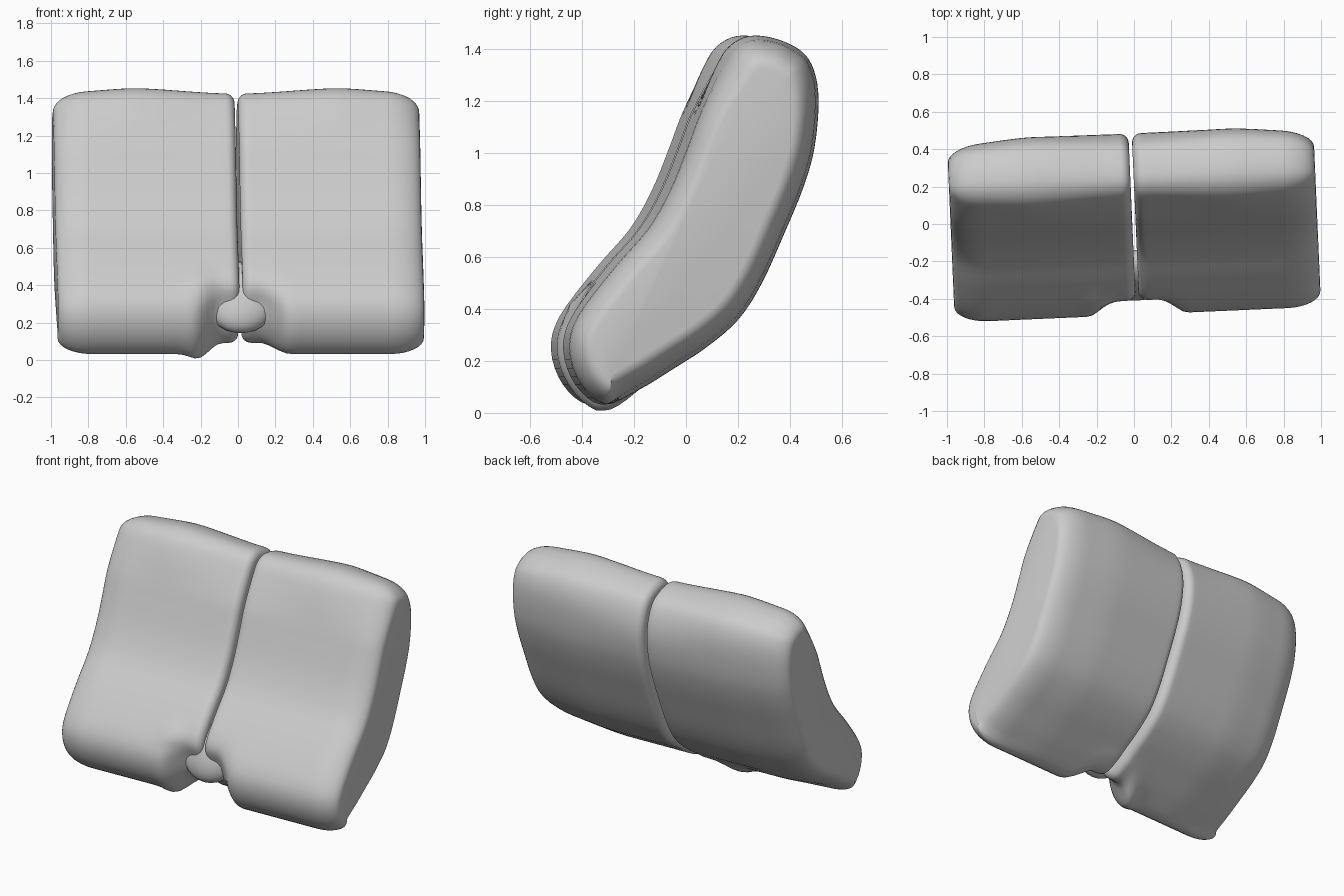
import bpy, bmesh, math
from mathutils import Vector, Matrix

if "Cube" in bpy.data.objects:
    bpy.data.objects.remove(bpy.data.objects["Cube"])

# Side profile of a cushion (y, z), going up the front and down the back
PROFILE = [(-0.34, 0.032), (-0.44, 0.11), (-0.485, 0.24), (-0.453, 0.37), (-0.31, 0.56),
           (-0.18, 0.71), (-0.095, 0.86), (-0.03, 1.02), (0.025, 1.17), (0.085, 1.32),
           (0.14, 1.41), (0.22, 1.452), (0.32, 1.442), (0.42, 1.395), (0.47, 1.32),
           (0.488, 1.2), (0.472, 1.02), (0.43, 0.87), (0.36, 0.70), (0.27, 0.50),
           (0.18, 0.36), (0.06, 0.255), (-0.07, 0.17), (-0.21, 0.085)]


def smooth_loop(points, steps):
    pts = [Vector(p) for p in points]
    n, out = len(pts), []
    for i in range(n):
        a, b, c, d = (pts[(i + k) % n] for k in (-1, 0, 1, 2))
        for s in range(steps):
            t = s / steps
            out.append(0.5 * (2 * b + (c - a) * t + (2 * a - 5 * b + 4 * c - d) * t * t
                              + (3 * b - a - 3 * c + d) * t ** 3))
    return out


def ramp(v, lo, hi):
    t = min(max((v - lo) / (hi - lo), 0), 1)
    return t * t * (3 - 2 * t)


def stations():
    # (x, inner inset, outer inset): rounded inner edge, broad middle, rounded outer edge
    n, out = 8, []
    for i in range(n + 1):
        a = math.pi / 2 * i / n
        out.append((0.009 + 0.05 * (1 - math.cos(a)), 1 - math.sin(a), 0))
    out += [(0.059 + 0.741 * i / 24, 0, 0) for i in range(1, 24)]
    for i in range(n + 1):
        a = math.pi / 2 * i / n
        out.append((0.80 + 0.18 * math.sin(a), 0, 1 - math.cos(a)))
    return out


def cushion(name, side):
    loop = smooth_loop(PROFILE, 4)
    n = len(loop)
    bm = bmesh.new()
    rings = []
    for x, inner, outer in stations():
        ring = []
        for i, p in enumerate(loop):
            tan = (loop[(i + 1) % n] - loop[i - 1]).normalized()
            inward = Vector((tan.y, -tan.x))
            end = ramp(p.y, 1.1, 1.4)
            dip = 0.03 * end * (1 - ramp(x, 0.0, 0.6))
            # the back and top fall away gently towards the outer side
            crown = 0.03 * ramp(x, 0.5, 0.95) * max(ramp(-inward.x, 0, 0.5), end * 0.8)
            q = p + inward * (0.05 * inner + (0.085 + 0.02 * end) * outer + dip + crown)
            # pinched lower inner corner
            w = (1 - ramp(x, 0.1, 0.27)) * (1 - ramp(p.y, 0.2, 0.5)) * (1 - ramp(p.x, -0.3, 0.0))
            q += Vector((0.11, 0.06)) * w
            # small rumples in the left cushion's lower front
            if side < 0:
                near = math.exp(-((x - 0.21) / 0.07) ** 2)
                q.y -= 0.038 * near * math.exp(-((p.x + 0.31) / 0.1) ** 2) * (p.y < 0.2)
                q.x -= 0.02 * near * math.exp(-((p.y - 0.42) / 0.05) ** 2) * (p.x < -0.2)
            ring.append(bm.verts.new((side * x, q.x, q.y)))
        rings.append(ring)
    for r, s in zip(rings, rings[1:]):
        for i in range(n):
            j = (i + 1) % n
            bm.faces.new((r[i], r[j], s[j], s[i]))
    bm.faces.new(rings[0])
    bm.faces.new(rings[-1])
    return finish(bm, name)


def finish(bm, name):
    bmesh.ops.recalc_face_normals(bm, faces=bm.faces)
    # the whole model is turned slightly about z
    bm.transform(Matrix.Rotation(math.radians(2.5), 4, 'Z'))
    for f in bm.faces:
        f.smooth = True
    me = bpy.data.meshes.new(name)
    bm.to_mesh(me)
    bm.free()
    ob = bpy.data.objects.new(name, me)
    bpy.context.collection.objects.link(ob)
    return ob


cushion("left_cushion", -1)
cushion("right_cushion", 1)

# Web of material joining the cushions at the lower front
bm = bmesh.new()
bmesh.ops.create_uvsphere(bm, u_segments=24, v_segments=14, radius=1)
bm.transform(Matrix.Translation((0, -0.275, 0.335)) @ Matrix.Rotation(math.radians(-28), 4, 'X')
             @ Matrix.Diagonal((0.2, 0.105, 0.21, 1)))
finish(bm, "front_web")
